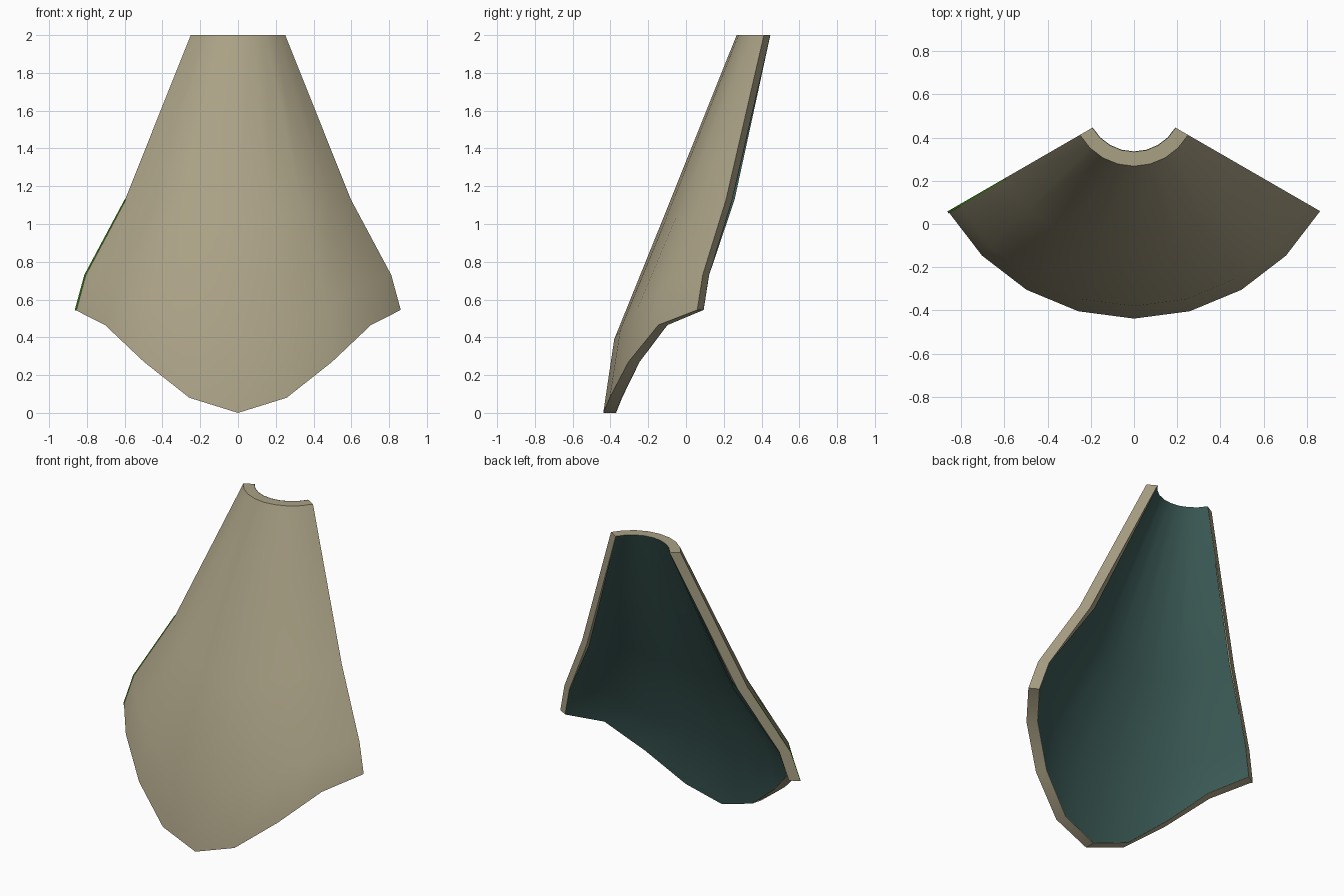
import bpy
import bmesh
from math import sin, cos, radians

cube = bpy.data.objects.get("Cube")
if cube:
    bpy.data.objects.remove(cube, do_unlink=True)

AXIS_Y = 0.557      # vertical axis of the cone the plate is cut from
WALL = 0.066
# (radius, height at the middle, height at the side edges) of each ring
RINGS = [(0.995, 0.0, 0.545), (0.937, 0.39, 0.73), (0.69, 1.0, 1.13), (0.289, 2.0, 2.0)]
# rise of the scalloped hem from the middle to the side edge, per 15 degrees
HEM = [0.0, 0.147, 0.495, 0.853, 1.0]
ANGLES = [-60 + 15 * i for i in range(9)]


def material(name, rgb):
    mat = bpy.data.materials.new(name)
    mat.use_nodes = True
    mat.diffuse_color = (*rgb, 1)
    mat.node_tree.nodes["Principled BSDF"].inputs["Base Color"].default_value = (*rgb, 1)
    return mat


def hem(angle):
    t = min(abs(angle) / 15, 3.9999)
    i = int(t)
    return HEM[i] + (HEM[i + 1] - HEM[i]) * (t - i)


def sheet(bm, angles, rings, insets):
    """Grid of vertices on the cone, moved towards the axis by one inset per ring."""
    rows = []
    for (radius, low, high), inset in zip(rings, insets):
        r = radius - inset
        rows.append([bm.verts.new((r * sin(radians(a)), AXIS_Y - r * cos(radians(a)),
                                   low + (high - low) * hem(a))) for a in angles])
    return rows


def skin(bm, rows, flip=False):
    for lower, upper in zip(rows, rows[1:]):
        for i in range(len(lower) - 1):
            quad = [lower[i], lower[i + 1], upper[i + 1], upper[i]]
            bm.faces.new(quad[::-1] if flip else quad)


def outline(rows):
    return (rows[0] + [r[-1] for r in rows[1:-1]]
            + rows[-1][::-1] + [r[0] for r in rows[-2:0:-1]])


def finish(bm, name, mat):
    mesh = bpy.data.meshes.new(name)
    bm.to_mesh(mesh)
    bm.free()
    mesh.materials.append(mat)
    obj = bpy.data.objects.new(name, mesh)
    bpy.context.collection.objects.link(obj)
    bpy.ops.object.select_all(action="DESELECT")
    obj.select_set(True)
    bpy.context.view_layer.objects.active = obj
    bpy.ops.object.shade_smooth_by_angle(angle=radians(35))


def curved_plate(name, mat, angles, rings, outer, inner):
    bm = bmesh.new()
    front = sheet(bm, angles, rings, [outer] * len(rings))
    back = sheet(bm, angles, rings, [inner] * len(rings))
    skin(bm, front)
    skin(bm, back, flip=True)
    a, b = outline(front), outline(back)
    for i in range(len(a)):
        j = (i + 1) % len(a)
        bm.faces.new((a[i], b[i], b[j], a[j]))
    bmesh.ops.recalc_face_normals(bm, faces=bm.faces[:])
    finish(bm, name, mat)


tan = material("tan", (0.40, 0.355, 0.235))
teal = material("dark teal", (0.045, 0.105, 0.095))
green = material("bright green", (0.10, 0.40, 0.02))

# Thick curved shell
curved_plate("shell", tan, ANGLES, RINGS, 0, WALL)

# Inner lining, bulging slightly past the side edges at mid height
bm = bmesh.new()
skin(bm, sheet(bm, ANGLES, RINGS, [WALL + 0.002, WALL + 0.002, WALL + 0.025, WALL + 0.002]), flip=True)
finish(bm, "inner_lining", teal)

# Thin trim along the lower right edge
curved_plate("edge_trim", green, [-60, -59.4], RINGS[:3], -0.003, 0.001)
